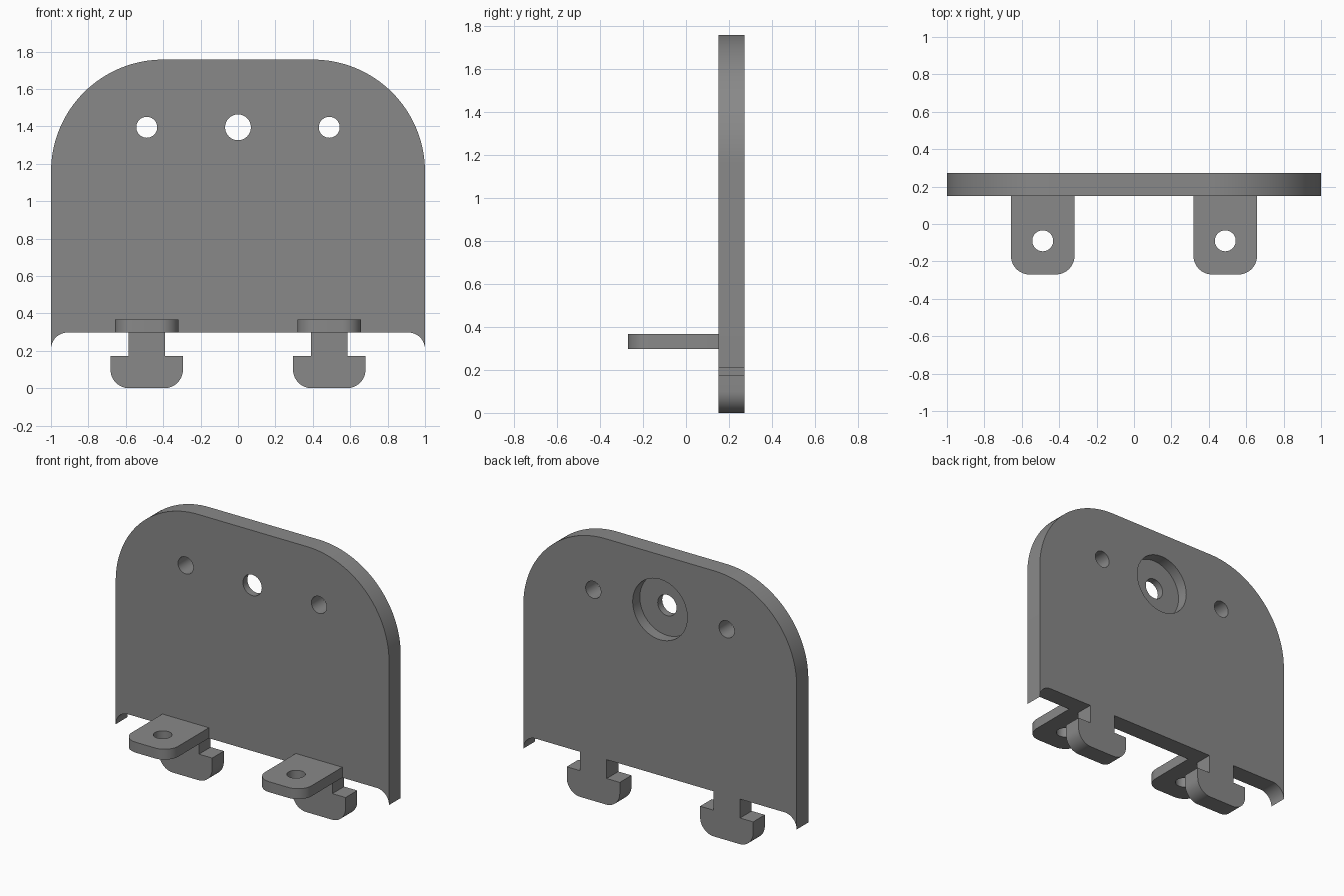
import bpy, bmesh, math
from mathutils import Matrix

if "Cube" in bpy.data.objects:
    bpy.data.objects.remove(bpy.data.objects["Cube"])

grey = bpy.data.materials.new("mid grey")
grey.diffuse_color = (0.25, 0.25, 0.25, 1)
grey.use_nodes = True
grey.node_tree.nodes["Principled BSDF"].inputs["Base Color"].default_value = grey.diffuse_color


def arc(cx, cy, r, a0, a1, n=12):
    """Points of an arc, angles in degrees."""
    return [(cx + r * math.cos(math.radians(a0 + (a1 - a0) * i / n)),
             cy + r * math.sin(math.radians(a0 + (a1 - a0) * i / n))) for i in range(n + 1)]


def extrude(name, outline, axis, lo, hi):
    """Prism from a 2D outline: axis 'Y' reads it as x,z and axis 'Z' as x,y."""
    bm = bmesh.new()
    verts = [bm.verts.new((u, lo, v) if axis == 'Y' else (u, v, lo)) for u, v in outline]
    face = bm.faces.new(verts)
    moved = bmesh.ops.extrude_face_region(bm, geom=[face])["geom"]
    shift = (0, hi - lo, 0) if axis == 'Y' else (0, 0, hi - lo)
    bmesh.ops.translate(bm, vec=shift, verts=[g for g in moved if isinstance(g, bmesh.types.BMVert)])
    bmesh.ops.recalc_face_normals(bm, faces=bm.faces)
    mesh = bpy.data.meshes.new(name)
    bm.to_mesh(mesh)
    bm.free()
    mesh.materials.append(grey)
    ob = bpy.data.objects.new(name, mesh)
    bpy.context.collection.objects.link(ob)
    return ob


def drill(ob, cx, cy, r, axis, lo, hi):
    """Cut a round hole and remove the cutter."""
    cutter = extrude("cutter", arc(cx, cy, r, 0, 360, 48)[:-1], axis, lo, hi)
    cutter.hide_render = True
    mod = ob.modifiers.new("hole", 'BOOLEAN')
    mod.operation, mod.solver, mod.object = 'DIFFERENCE', 'EXACT', cutter
    bpy.context.view_layer.objects.active = ob
    bpy.ops.object.modifier_apply(modifier=mod.name)
    bpy.data.objects.remove(cutter)


def smooth(ob):
    bpy.ops.object.select_all(action='DESELECT')
    ob.select_set(True)
    bpy.context.view_layer.objects.active = ob
    bpy.ops.object.shade_smooth_by_angle(angle=math.radians(30))


HOOK = 0.488      # x of hooks, tabs and side holes
BASE = 0.298      # lower edge of the plate
FRONT, BACK = 0.15, 0.272

# Back plate with two T-shaped hooks: right half outline, then mirrored
half = [(HOOK - 0.098, BASE), (HOOK - 0.098, 0.173), (HOOK - 0.194, 0.173)]
half += arc(HOOK - 0.094, 0.1, 0.1, 180, 270)
half += arc(HOOK + 0.094, 0.1, 0.1, 270, 360)
half += [(HOOK + 0.194, 0.173), (HOOK + 0.098, 0.173), (HOOK + 0.098, BASE)]
half += arc(0.91, BASE - 0.09, 0.09, 90, 0)
half += arc(0.4, 1.157, 0.6, 0, 90, 32)
plate = extrude("back_plate", half + [(-x, z) for x, z in reversed(half)], 'Y', FRONT, BACK)

# Side holes, centre hole and its counterbore on the back
HOLE_Z = 1.395
for x, r in ((-HOOK, 0.056), (HOOK, 0.056), (0, 0.069)):
    drill(plate, x, HOLE_Z, r, 'Y', 0, 0.5)
drill(plate, 0, HOLE_Z, 0.2, 'Y', BACK - 0.075, 0.5)
smooth(plate)

# Horizontal mounting tabs with rounded front corners
for side, name in ((-1, "left_tab"), (1, "right_tab")):
    cx = side * HOOK
    outline = [(cx - 0.17, FRONT)] + arc(cx - 0.07, -0.17, 0.1, 180, 270)
    outline += arc(cx + 0.07, -0.17, 0.1, 270, 360) + [(cx + 0.17, FRONT)]
    tab = extrude(name, outline, 'Z', BASE, 0.367)
    drill(tab, cx, -0.09, 0.056, 'Z', 0.1, 0.6)
    smooth(tab)
